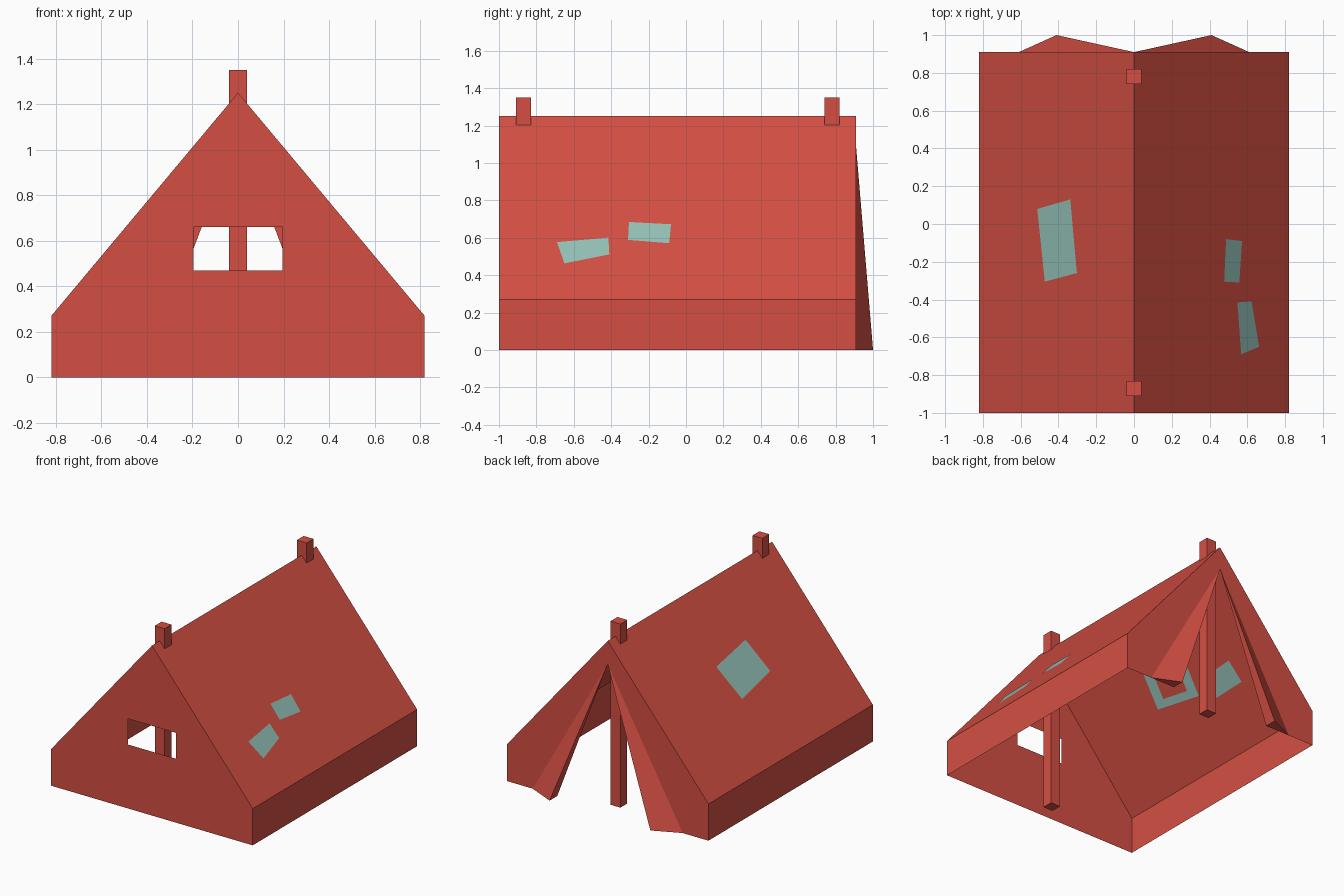
import bpy, bmesh
from mathutils import Vector

if "Cube" in bpy.data.objects:
    bpy.data.objects.remove(bpy.data.objects["Cube"])

W, EAVE, RIDGE = 0.82, 0.27, 1.25      # half width, wall height, ridge height
FRONT, BACK = -1.0, 0.91               # gable planes
APEX = 1.08                            # top of the door opening


def material(name, rgb):
    m = bpy.data.materials.new(name)
    m.diffuse_color = (*rgb, 1)
    m.use_nodes = True
    m.node_tree.nodes["Principled BSDF"].inputs["Base Color"].default_value = m.diffuse_color
    return m


RED = material("red canvas", (0.658, 0.078, 0.056))
TEAL = material("teal patch", (0.292, 0.527, 0.468))


def build(name, faces, mat, mirror=False, closed=False):
    bm = bmesh.new()
    for f in faces:
        bm.faces.new([bm.verts.new(p) for p in f])
    bmesh.ops.remove_doubles(bm, verts=bm.verts, dist=1e-5)
    if closed:
        bmesh.ops.recalc_face_normals(bm, faces=bm.faces)
    me = bpy.data.meshes.new(name)
    bm.to_mesh(me)
    bm.free()
    me.materials.append(mat)
    ob = bpy.data.objects.new(name, me)
    bpy.context.collection.objects.link(ob)
    if mirror:
        ob.modifiers.new("mirror", 'MIRROR')
    return ob


# Side wall and roof slope
build("roof_and_walls", [
    [(W, FRONT, 0), (W, BACK, 0), (W, BACK, EAVE), (W, FRONT, EAVE)],
    [(W, FRONT, EAVE), (W, BACK, EAVE), (0, BACK, RIDGE), (0, FRONT, RIDGE)],
], RED, mirror=True)

# Front gable with a window opening
half = [(0, 0), (W, 0), (W, EAVE), (0, RIDGE), (0, 0.66), (0.195, 0.66), (0.195, 0.47), (0, 0.47)]
build("front_gable", [[(x, FRONT, z) for x, z in half]], RED, mirror=True)

# Back gable with a triangular door opening
half = [(0.61, 0), (0, APEX), (0, RIDGE), (W, EAVE), (W, 0)]
build("back_gable", [[(x, BACK, z) for x, z in half]], RED, mirror=True)

# Door flaps folded outwards
p, a, b, c = (0, BACK, APEX), (0.61, BACK, 0), (0.41, 1.0, 0), (0.41, BACK, 0)
build("door_flaps", [[p, a, b], [p, b, c], [p, c, a], [a, c, b]], RED, mirror=True, closed=True)

# Poles
for name, y in (("front_pole", -0.87), ("back_pole", 0.78)):
    bpy.ops.mesh.primitive_cube_add(size=1, location=(0, y, 0.675))
    ob = bpy.context.object
    ob.name = name
    ob.scale = (0.08, 0.08, 1.35)
    ob.data.materials.append(RED)


# Patches: flat plates lying just off the roof slope
def patch(name, corners, offset, ring=False):
    side = 1 if corners[0][0] > 0 else -1
    slope = (RIDGE - EAVE) / W
    n = Vector((side * slope, 0, 1)).normalized()
    pts = [Vector((x, y, RIDGE - slope * abs(x))) + n * offset for x, y in corners]
    mid = sum(pts, Vector()) / 4
    inner = [v.lerp(mid, 0.42) for v in pts]
    faces = [[pts[i], pts[(i + 1) % 4], inner[(i + 1) % 4], inner[i]] for i in range(4)] if ring else [pts]
    # corners run clockwise from above; flip those on the outside
    if offset > 0:
        faces = [f[::-1] for f in faces]
    build(name, faces, TEAL)


large = [(-0.51, 0.08), (-0.335, 0.13), (-0.30, -0.26), (-0.47, -0.305)]
small = [(0.485, -0.08), (0.57, -0.09), (0.555, -0.31), (0.475, -0.305)]
low = [(0.545, -0.415), (0.62, -0.41), (0.66, -0.65), (0.565, -0.69)]
inside = [(-0.553, 0.483), (-0.444, 0.475), (-0.452, 0.232), (-0.557, 0.212)]

patch("large_patch", large, 0.003)
patch("large_patch_lining", large, -0.003, ring=True)
patch("inner_patch", inside, -0.003)
for name, pts in (("small_patch", small), ("low_patch", low)):
    patch(name, pts, 0.003)
    patch(name + "_lining", pts, -0.003)
